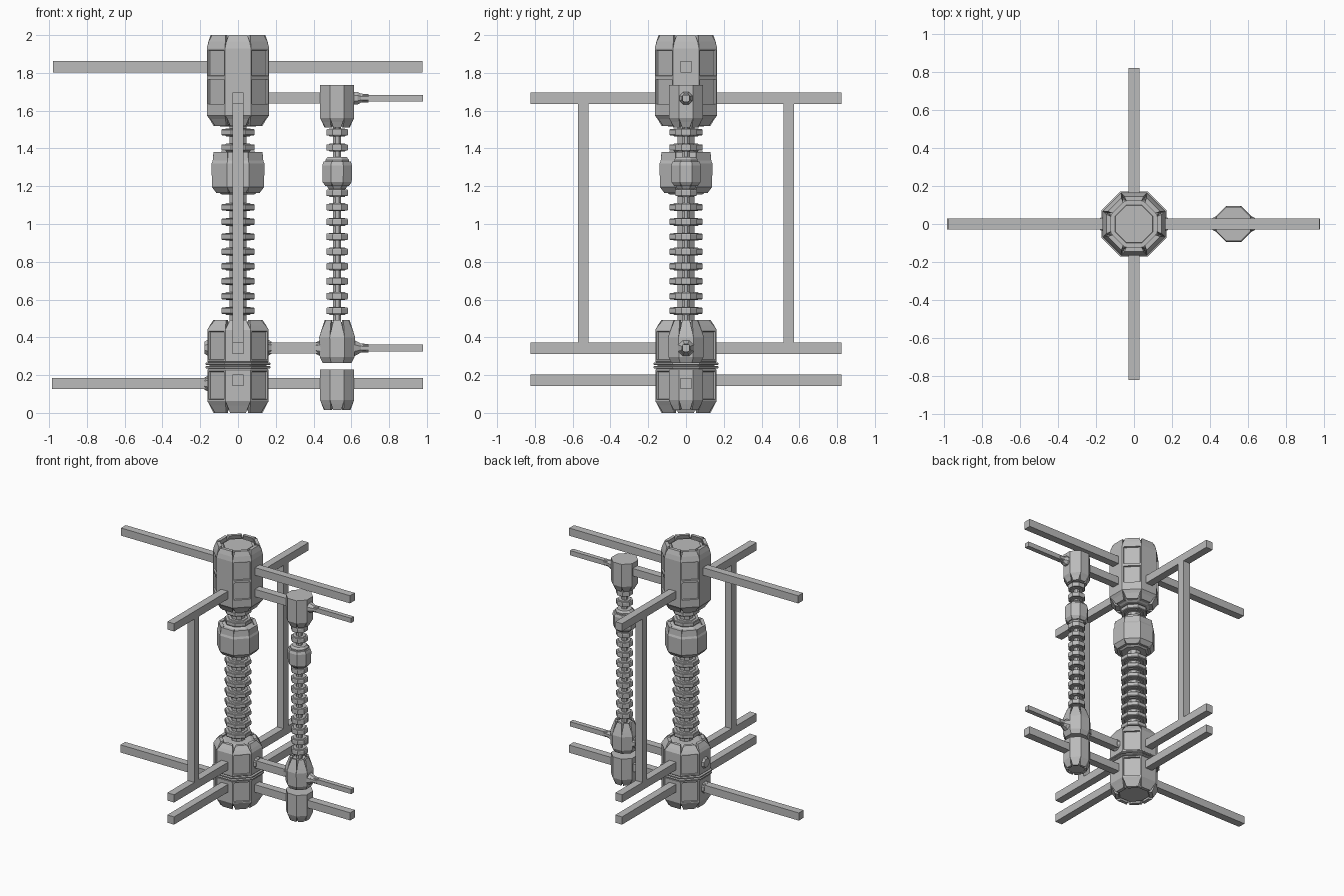
import bpy, bmesh, math
from mathutils import Matrix, Vector

if "Cube" in bpy.data.objects:
    bpy.data.objects.remove(bpy.data.objects["Cube"])

gray = bpy.data.materials.new("plain gray")
gray.diffuse_color = (0.5, 0.5, 0.5, 1)
gray.use_nodes = True
gray.node_tree.nodes["Principled BSDF"].inputs["Base Color"].default_value = gray.diffuse_color
T = math.tan(math.pi / 8)
SMALL_X = 0.525


def finish(name, bm):
    me = bpy.data.meshes.new(name)
    bm.to_mesh(me)
    bm.free()
    me.materials.append(gray)
    ob = bpy.data.objects.new(name, me)
    bpy.context.collection.objects.link(ob)
    return ob


def box(name, x, y, z):
    """Box from three (low, high) ranges."""
    bm = bmesh.new()
    bmesh.ops.create_cube(bm, size=1)
    for v in bm.verts:
        v.co = [(a + b) / 2 + c * (b - a) for (a, b), c in zip((x, y, z), v.co)]
    return finish(name, bm)


def stack(bm, profile, cx=0, sides=8):
    """Capped octagonal solid; radius measured to the flats."""
    loops = []
    for r, z in profile:
        R = r / math.cos(math.pi / sides)
        angs = [(i + 0.5) * 2 * math.pi / sides for i in range(sides)]
        loops.append([bm.verts.new((cx + R * math.cos(a), R * math.sin(a), z)) for a in angs])
    faces = [bm.faces.new(loops[0][::-1]), bm.faces.new(loops[-1])]
    for lo, hi in zip(loops, loops[1:]):
        for i in range(sides):
            j = (i + 1) % sides
            faces.append(bm.faces.new((lo[i], lo[j], hi[j], hi[i])))
    return faces


def octagon(name, profile, cx=0):
    bm = bmesh.new()
    stack(bm, profile, cx)
    return finish(name, bm)


def panels(name, rows, cx=0, thick=0.025, windows=(), core=None):
    """Eight armour plates around a core. rows = (radius, z, corner gap)."""
    bm = bmesh.new()
    for k in range(8):
        rot = Matrix.Translation((cx, 0, 0)) @ Matrix.Rotation(k * math.pi / 4, 4, 'Z')
        loops = []
        for r, z, gap in rows:
            q = r - thick
            w, wi = r * T - gap, q * T - gap
            pts = [(r, -w, z), (r, w, z), (q, wi, z), (q, -wi, z)]
            loops.append([bm.verts.new(rot @ Vector(p)) for p in pts])
        bm.faces.new(loops[0][::-1])
        bm.faces.new(loops[-1])
        outer = []
        for lo, hi in zip(loops, loops[1:]):
            for i in range(4):
                j = (i + 1) % 4
                f = bm.faces.new((lo[i], lo[j], hi[j], hi[i]))
                if i == 0:
                    outer.append(f)
        # recessed windows on the diagonal plates
        if k % 2 and windows:
            bm.normal_update()
            cut = [outer[i] for i in windows]
            bmesh.ops.inset_individual(bm, faces=cut, thickness=0.013, depth=0)
            bmesh.ops.inset_individual(bm, faces=cut, thickness=0.003, depth=-0.012)
    if core:
        stack(bm, core, cx)
    return finish(name, bm)


# main column: top housing
panels("top_housing",
       [(0.13, 1.52, 0.012), (0.15, 1.555, 0.006), (0.165, 1.575, 0), (0.165, 1.625, 0),
        (0.165, 1.775, 0), (0.165, 1.93, 0), (0.157, 1.965, 0.003), (0.145, 2.0, 0.01)],
       windows=(3, 4),
       core=[(0.09, 1.515), (0.115, 1.53), (0.138, 1.57), (0.139, 1.94), (0.12, 1.97), (0.1, 1.97), (0.098, 1.985)])

# main column: bottom housing in two halves with bands between
panels("base_housing_lower",
       [(0.13, 0.0, 0.012), (0.15, 0.04, 0.005), (0.162, 0.062, 0), (0.162, 0.228, 0), (0.155, 0.236, 0)],
       windows=(2,), core=[(0.1, 0.012), (0.115, 0.03), (0.136, 0.07), (0.136, 0.24)])
panels("base_housing_upper",
       [(0.155, 0.264, 0), (0.162, 0.272, 0), (0.162, 0.44, 0), (0.15, 0.462, 0.005), (0.13, 0.492, 0.012)],
       windows=(1,), core=[(0.136, 0.26), (0.136, 0.43), (0.115, 0.475), (0.09, 0.485)])
octagon("base_core_band", [(0.15, 0.235), (0.15, 0.265)])
for i, z in enumerate((0.242, 0.26)):
    octagon(f"base_band_{i}", [(0.166, z - 0.007), (0.172, z - 0.004), (0.172, z + 0.004), (0.166, z + 0.007)])

# spines with vertebra rings
ring_z = [0.54 + 0.0785 * i for i in range(8)] + [1.405, 1.485]


def spine(name, cx, core_r, ring_r, extra=()):
    octagon(name + "_spine", [(core_r, 0.47), (core_r, 1.53)], cx)
    bm = bmesh.new()
    for z in ring_z + list(extra):
        stack(bm, [(ring_r * 0.72, z - 0.021), (ring_r * 0.76, z - 0.017), (ring_r * 0.96, z - 0.017),
                   (ring_r, z - 0.012), (ring_r, z + 0.012), (ring_r * 0.96, z + 0.017),
                   (ring_r * 0.76, z + 0.017), (ring_r * 0.72, z + 0.021)], cx)
    finish(name + "_rings", bm)


spine("main", 0, 0.045, 0.088)
spine("small", SMALL_X, 0.021, 0.057, extra=(1.165,))

# collars part way up each spine
panels("main_collar",
       [(0.115, 1.165, 0.004), (0.138, 1.195, 0), (0.14, 1.32, 0), (0.134, 1.335, 0), (0.13, 1.38, 0.002)],
       core=[(0.085, 1.155), (0.11, 1.175), (0.112, 1.37), (0.085, 1.385)])
panels("small_collar",
       [(0.062, 1.2, 0.003), (0.077, 1.222, 0), (0.079, 1.31, 0), (0.072, 1.33, 0)],
       cx=SMALL_X, thick=0.015, core=[(0.045, 1.185), (0.06, 1.21), (0.062, 1.34), (0.05, 1.355)])

# small column housings
panels("small_top_housing",
       [(0.068, 1.512, 0.007), (0.08, 1.54, 0.003), (0.09, 1.56, 0), (0.09, 1.735, 0)],
       cx=SMALL_X, thick=0.018, core=[(0.05, 1.515), (0.072, 1.56), (0.08, 1.735)])
panels("small_middle_housing",
       [(0.076, 0.264, 0), (0.092, 0.295, 0), (0.095, 0.4, 0), (0.086, 0.43, 0.002), (0.066, 0.492, 0.008)],
       cx=SMALL_X, thick=0.018, core=[(0.07, 0.266), (0.076, 0.3), (0.076, 0.4), (0.045, 0.48)])
panels("small_bottom_housing",
       [(0.07, 0.014, 0.007), (0.082, 0.045, 0.003), (0.09, 0.068, 0), (0.09, 0.23, 0)],
       cx=SMALL_X, thick=0.018, core=[(0.055, 0.02), (0.072, 0.07), (0.08, 0.23)])

# long cross beams
W = (-0.029, 0.029)
box("top_beam_x", (-0.98, 0.978), W, (1.803, 1.862))
box("base_beam_x", (-0.985, 0.98), W, (0.126, 0.185))
for name, z in (("top_beam_y", 1.665), ("middle_beam_y", 0.343), ("base_beam_y", 0.172)):
    box(name, W, (-0.822, 0.822), (z - 0.03, z + 0.03))

# upright poles front and back
for name, s in (("front_pole", -1), ("back_pole", 1)):
    box(name, W, tuple(sorted((s * 0.515, s * 0.573))), (0.36, 1.65))

# links to the small column, with tapered nozzle and thin rod beyond it
for name, z in (("top", 1.666), ("middle", 0.343)):
    box(name + "_link", (0.1, 0.47), W, (z - 0.029, z + 0.029))
    bm = bmesh.new()
    stack(bm, [(0.034, 0.6), (0.034, 0.632), (0.024, 0.65), (0.022, 0.69)])
    bm.transform(Matrix.Translation((0, 0, z)) @ Matrix.Rotation(math.pi / 2, 4, 'Y'))
    finish(name + "_nozzle", bm)
    box(name + "_rod", (0.66, 0.98), (-0.018, 0.018), (z - 0.018, z + 0.018))


# socket plates where beams enter the housings
def socket(name, x0, x1, z, r):
    bm = bmesh.new()
    stack(bm, [(r, x0), (r * 0.7, x1)])
    bm.transform(Matrix.Translation((0, 0, z)) @ Matrix.Rotation(math.pi / 2, 4, 'Y'))
    bmesh.ops.recalc_face_normals(bm, faces=bm.faces)
    finish(name, bm)


socket("socket_main_left_upper", -0.155, -0.178, 0.345, 0.045)
socket("socket_main_left_lower", -0.155, -0.178, 0.155, 0.045)
socket("socket_main_right", 0.155, 0.178, 0.345, 0.045)
socket("socket_small_left", SMALL_X - 0.085, SMALL_X - 0.112, 0.343, 0.045)
socket("socket_small_right", SMALL_X + 0.085, SMALL_X + 0.112, 0.343, 0.045)
